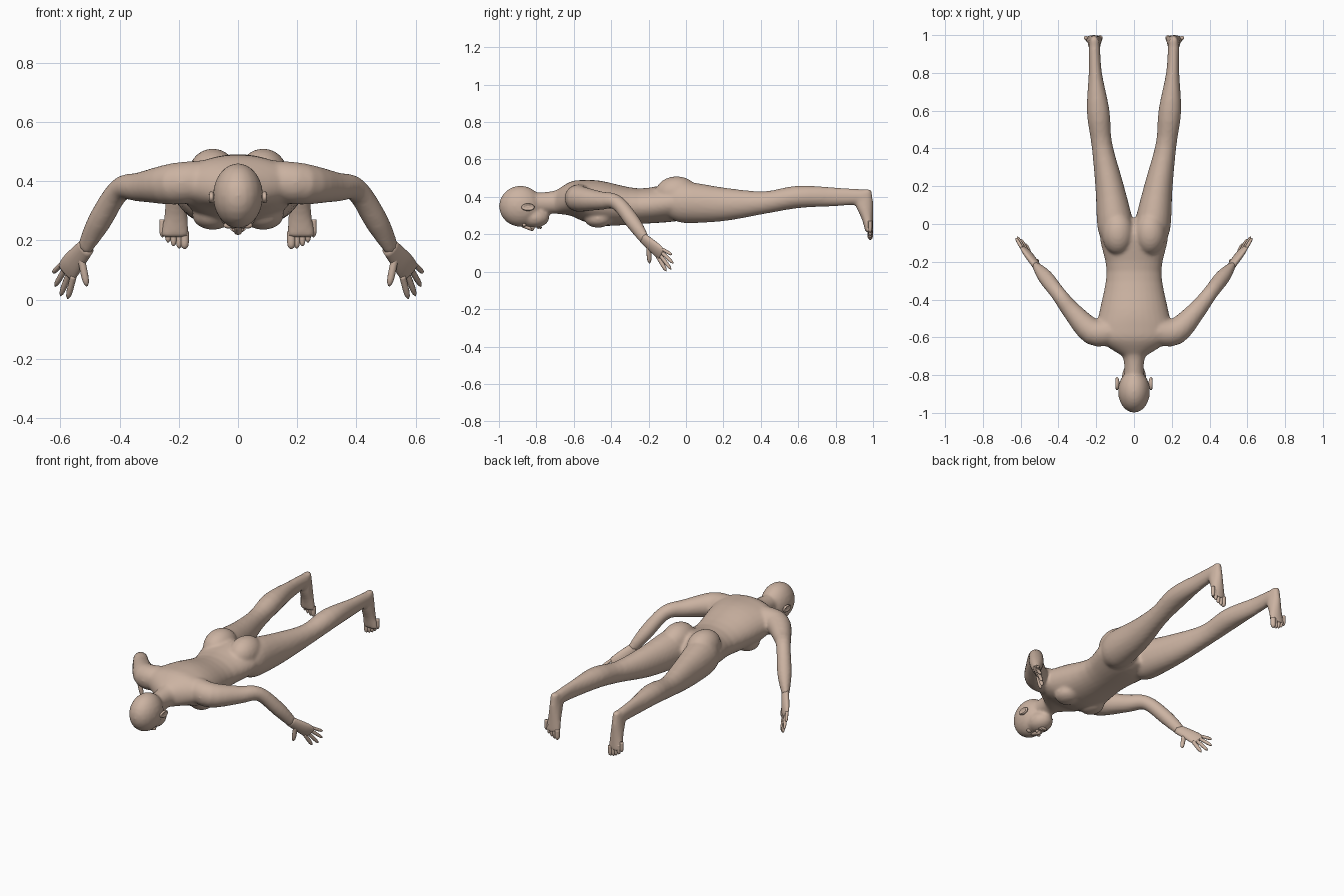
import bpy
import bmesh
import math
from mathutils import Vector, Matrix

if "Cube" in bpy.data.objects:
    bpy.data.objects.remove(bpy.data.objects["Cube"], do_unlink=True)

skin = bpy.data.materials.new("warm_skin")
skin.use_nodes = True
skin.diffuse_color = (.6, .45, .36, 1)
shader = skin.node_tree.nodes["Principled BSDF"]
shader.inputs["Base Color"].default_value = skin.diffuse_color
shader.inputs["Roughness"].default_value = .8

X, Y, Z = Vector((1, 0, 0)), Vector((0, 1, 0)), Vector((0, 0, 1))


def smooth_rows(rows, steps=4):
    """Refine a few control rows with a curve that passes through them."""
    rows = [Vector(row) for row in rows]
    ends = [rows[0], *rows, rows[-1]]
    refined = []
    for before, start, end, after in zip(ends, ends[1:], ends[2:], ends[3:]):
        enter, leave = (end - before) / 2, (after - start) / 2
        for step in range(steps):
            t = step / steps
            ease = t * t * (3 - 2 * t)
            refined.append(start + (end - start) * ease
                           + enter * t * (1 - t) ** 2 - leave * t * t * (1 - t))
    return refined + [rows[-1]]


def loft(bm, rows, up=Z, axis=None, sides=24):
    """Skin elliptical rings (x, y, z, side radius, up radius) along a path."""
    centres = [Vector(row[:3]) for row in rows]
    last = len(rows) - 1
    rings = []
    for i, row in enumerate(rows):
        along = axis or (centres[min(i + 1, last)] - centres[max(i - 1, 0)]).normalized()
        across = along.cross(up).normalized()
        top = across.cross(along)
        ring = []
        for k in range(sides):
            angle = math.tau * k / sides
            offset = across * math.cos(angle) * row[3] + top * math.sin(angle) * row[4]
            ring.append(bm.verts.new(centres[i] + offset))
        rings.append(ring)
    for ring, following in zip(rings, rings[1:]):
        for k in range(sides):
            bm.faces.new((ring[k - 1], ring[k], following[k], following[k - 1]))
    bm.faces.new(rings[0])
    bm.faces.new(rings[-1])


def ball(bm, centre, radii):
    matrix = Matrix.Translation(centre) @ Matrix.Diagonal((*radii, 1))
    made = bmesh.ops.create_uvsphere(bm, u_segments=20, v_segments=12, radius=1, matrix=matrix)
    return made["verts"]


def digit(bm, base, tip, radius, steps=10):
    """A finger or toe: a straight tube that rounds off at its tip."""
    rows = []
    for step in range(steps + 1):
        t = step / steps
        width = radius * max(math.sqrt(1 - t ** 6), .2)
        rows.append((*base.lerp(tip, t), width, width))
    loft(bm, rows, up=X, sides=10)


def finish(bm, name):
    bmesh.ops.recalc_face_normals(bm, faces=bm.faces)
    mesh = bpy.data.meshes.new(name)
    bm.to_mesh(mesh)
    bm.free()
    mesh.materials.append(skin)
    mesh.shade_smooth()
    part = bpy.data.objects.new(name, mesh)
    bpy.context.collection.objects.link(part)
    return part


def on_side(rows, side):
    """Put control rows on the left (1) or right (-1) and refine them."""
    return smooth_rows([(row[0] * side, *row[1:]) for row in rows])


def on_spine(rows):
    """Turn (y, half width, mid height, half depth) into refined rings."""
    return smooth_rows([(0, y, z, width, depth) for y, width, z, depth in rows])


# Trunk shapes along the spine
torso = [(-.7, .06, .37, .06), (-.62, .18, .39, .09), (-.55, .2, .38, .11),
         (-.45, .18, .365, .12), (-.25, .145, .35, .095), (-.05, .18, .37, .1),
         (.03, .09, .35, .05)]
neck = [(-.85, .05, .37, .05), (-.72, .055, .37, .06), (-.62, .09, .39, .07)]

# Limb centre lines with their two radii
arm = [(.12, -.57, .4, .07, .07), (.22, -.57, .39, .07, .07), (.33, -.46, .38, .05, .05),
       (.4, -.37, .37, .04, .04), (.47, -.28, .26, .04, .04), (.52, -.22, .17, .02, .03)]
leg = [(.09, -.08, .37, .08, .09), (.1, 0, .37, .095, .11), (.13, .2, .36, .075, .09),
       (.17, .42, .37, .055, .06), (.19, .6, .4, .06, .06), (.205, .8, .4, .035, .05),
       (.21, .95, .4, .03, .04)]
foot = [(.21, .97, .44, .02, .02), (.21, .95, .38, .03, .05), (.21, .97, .28, .04, .03),
        (.215, .98, .21, .05, .02)]
palm = [(.51, -.23, .18, .02, .03), (.56, -.16, .12, .018, .04), (.58, -.13, .09, .01, .04)]

# Body: overlapping forms fused into one continuous skin
bm = bmesh.new()
loft(bm, on_spine(torso), axis=Y, sides=32)
loft(bm, on_spine(neck), axis=Y)
ball(bm, (0, -.885, .35), (.085, .115, .11))    # cranium
ball(bm, (0, -.81, .29), (.065, .08, .055))     # jaw
for side in (1, -1):
    loft(bm, on_side(arm, side))
    loft(bm, on_side(leg, side))
    loft(bm, on_side(foot, side), up=Y, axis=-Z)
    ball(bm, (.085 * side, -.05, .42), (.085, .115, .09))     # buttock
    ball(bm, (.085 * side, -.47, .285), (.07, .075, .05))     # chest
body = finish(bm, "body")
fuse = body.modifiers.new("fuse", 'REMESH')
fuse.mode = 'VOXEL'
fuse.voxel_size = .009
fuse.use_smooth_shade = True
relax = body.modifiers.new("relax", 'SMOOTH')
relax.factor = .5
relax.iterations = 7

for side, label in ((1, "left"), (-1, "right")):
    mirror = Matrix.Diagonal((side, 1, 1))

    # Hand: four fingers fanned from the index to the little finger, and a thumb
    bm = bmesh.new()
    loft(bm, on_side(palm, side), up=mirror @ Vector((.66, .36, .66)), sides=18)
    index_base, index_tip = Vector((.555, -.15, .08)), Vector((.575, -.105, .003))
    little_base, little_tip = Vector((.595, -.125, .12)), Vector((.625, -.075, .09))
    for finger in range(4):
        t = finger / 3
        base = index_base.lerp(little_base, t)
        tip = index_tip.lerp(little_tip, t)
        tip += (tip - base).normalized() * .03 * math.sin(math.pi * t)
        digit(bm, mirror @ base, mirror @ tip, .011 - .002 * t)
    thumb_base, thumb_tip = Vector((.53, -.2, .14)), Vector((.51, -.195, .045))
    digit(bm, mirror @ thumb_base, mirror @ thumb_tip, .013)
    finish(bm, label + "_hand")

    # Toes: from the big toe outwards, each shorter than the last
    bm = bmesh.new()
    for toe in range(5):
        t = toe / 4
        tip = Vector((.18 + .075 * t, .985, .17 + .04 * t * t))
        digit(bm, mirror @ (tip + Z * .06), mirror @ tip, .011 if toe else .015)
    finish(bm, label + "_toes")

    # Ear with a hollowed outer side
    bm = bmesh.new()
    centre, radii = Vector((.09 * side, -.845, .345)), (.013, .035, .02)
    for vert in ball(bm, centre, radii):
        offset = vert.co - centre
        spread = math.hypot(offset.y / radii[1], offset.z / radii[2])
        if offset.x * side > 0 and spread < .7:
            vert.co.x -= .01 * side
    finish(bm, label + "_ear")

    # Closed eye
    bm = bmesh.new()
    ball(bm, (.033 * side, -.865, .25), (.016, .01, .01))
    finish(bm, label + "_eyelid")

# Nose: a bridge that widens to the tip, with two nostril wings
bm = bmesh.new()
bridge = [(-.88, .008, .247, .008), (-.825, .014, .231, .013), (-.81, .008, .236, .006)]
loft(bm, on_spine(bridge), axis=Y, sides=16)
for side in (1, -1):
    ball(bm, (.012 * side, -.82, .236), (.009, .011, .009))
finish(bm, "nose")

# Lips
bm = bmesh.new()
for y, width in ((-.79, .026), (-.778, .022)):
    ball(bm, (0, y, .237), (width, .007, .008))
finish(bm, "lips")
